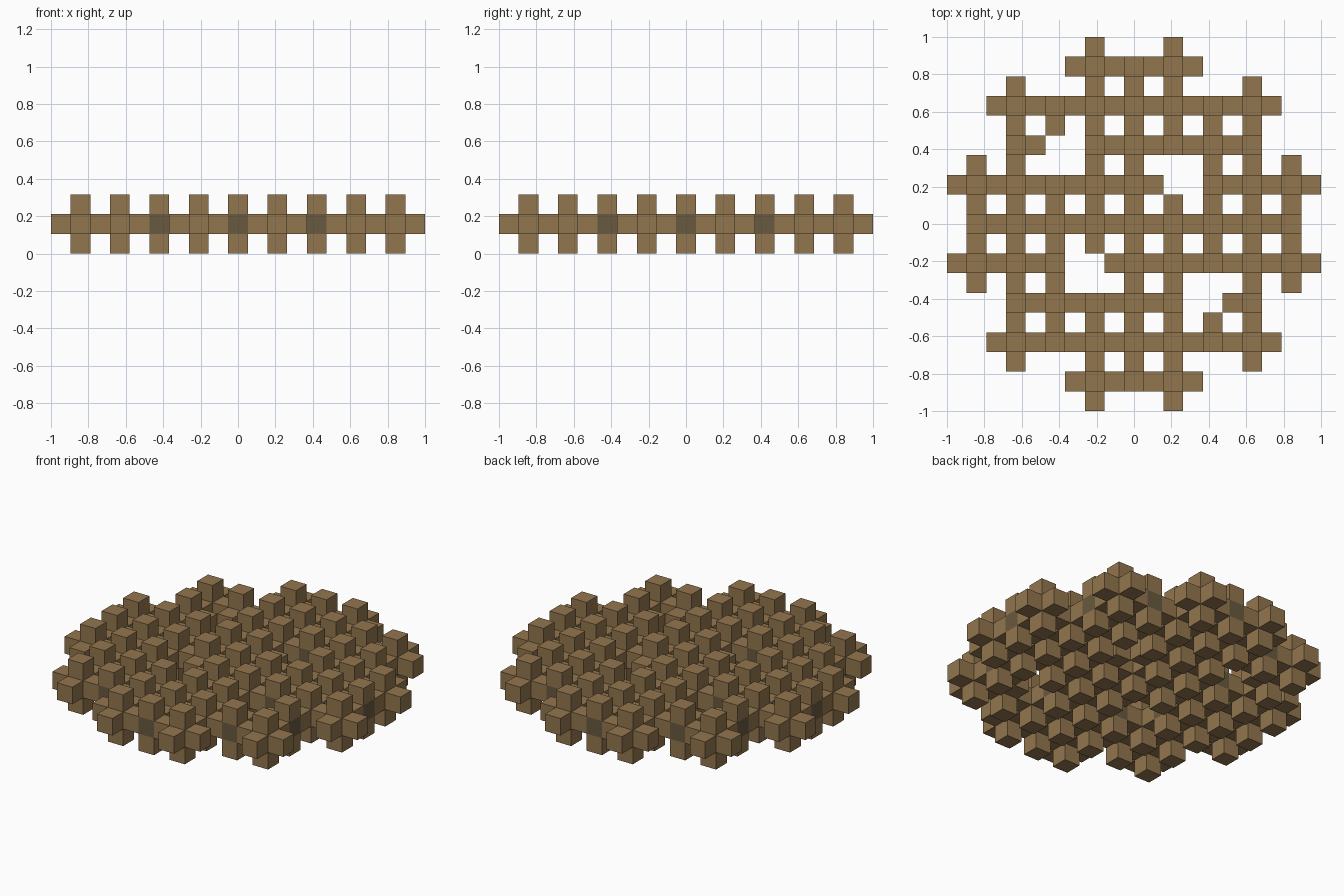
import bpy
import bmesh
from mathutils import Vector

default = bpy.data.objects.get("Cube")
if default:
    bpy.data.objects.remove(default, do_unlink=True)

CELL = 2 / 19  # edge of one small block
SIDES = [(1, 0), (-1, 0), (0, 1), (0, -1)]
DIRECTIONS = [(x, y, 0) for x, y in SIDES] + [(0, 0, 1), (0, 0, -1)]
HOLES = {(1, 1), (-1, -1), (-2, 2), (2, -2)}


def make_material(name, color):
    mat = bpy.data.materials.new(name)
    mat.use_nodes = True
    mat.diffuse_color = color
    mat.node_tree.nodes["Principled BSDF"].inputs["Base Color"].default_value = color
    return mat


def inside(i, j):
    """Rounded outline of the field of crosses."""
    low, high = sorted((abs(i), abs(j)))
    return high <= 3 or (high == 4 and low <= 1)


def is_closed(i, j, di, dj):
    """True where a cross ends in a flat dark face instead of an arm."""
    target = (i + di, j + dj)
    if target in HOLES:
        return i * i + j * j == 5
    along = i if di == 0 else j
    return not inside(*target) and abs(along) in (0, 2)


# Blocks of all crosses: a core, two upright arms and the level arms
cells, dark_sides = set(), set()
span = range(-4, 5)
crosses = [(i, j) for i in span for j in span if inside(i, j) and (i, j) not in HOLES]
for i, j in crosses:
    x, y = 2 * i, 2 * j
    cells.update((x, y, z) for z in (-1, 0, 1))
    for di, dj in SIDES:
        if is_closed(i, j, di, dj):
            dark_sides.add(((x, y, 0), (di, dj, 0)))
        else:
            cells.add((x + di, y + dj, 0))

# Outer skin of the blocks
bm = bmesh.new()
lift = Vector((0, 0, 1.5))
for cell in sorted(cells):
    for d in DIRECTIONS:
        if tuple(c + k for c, k in zip(cell, d)) in cells:
            continue
        normal = Vector(d)
        u = Vector((d[1], d[2], d[0]))
        v = normal.cross(u)
        middle = Vector(cell) + normal / 2 + lift
        corners = [middle + (a * u + b * v) / 2
                   for a, b in ((-1, -1), (1, -1), (1, 1), (-1, 1))]
        face = bm.faces.new([bm.verts.new(p * CELL) for p in corners])
        face.material_index = int((cell, d) in dark_sides)
bmesh.ops.remove_doubles(bm, verts=bm.verts, dist=CELL / 100)

mesh = bpy.data.meshes.new("cross_lattice")
bm.to_mesh(mesh)
bm.free()
mesh.materials.append(make_material("wood_brown", (0.29, 0.182, 0.077, 1)))
mesh.materials.append(make_material("dark_brown", (0.14, 0.1, 0.049, 1)))
lattice = bpy.data.objects.new("cross_lattice", mesh)
bpy.context.collection.objects.link(lattice)
